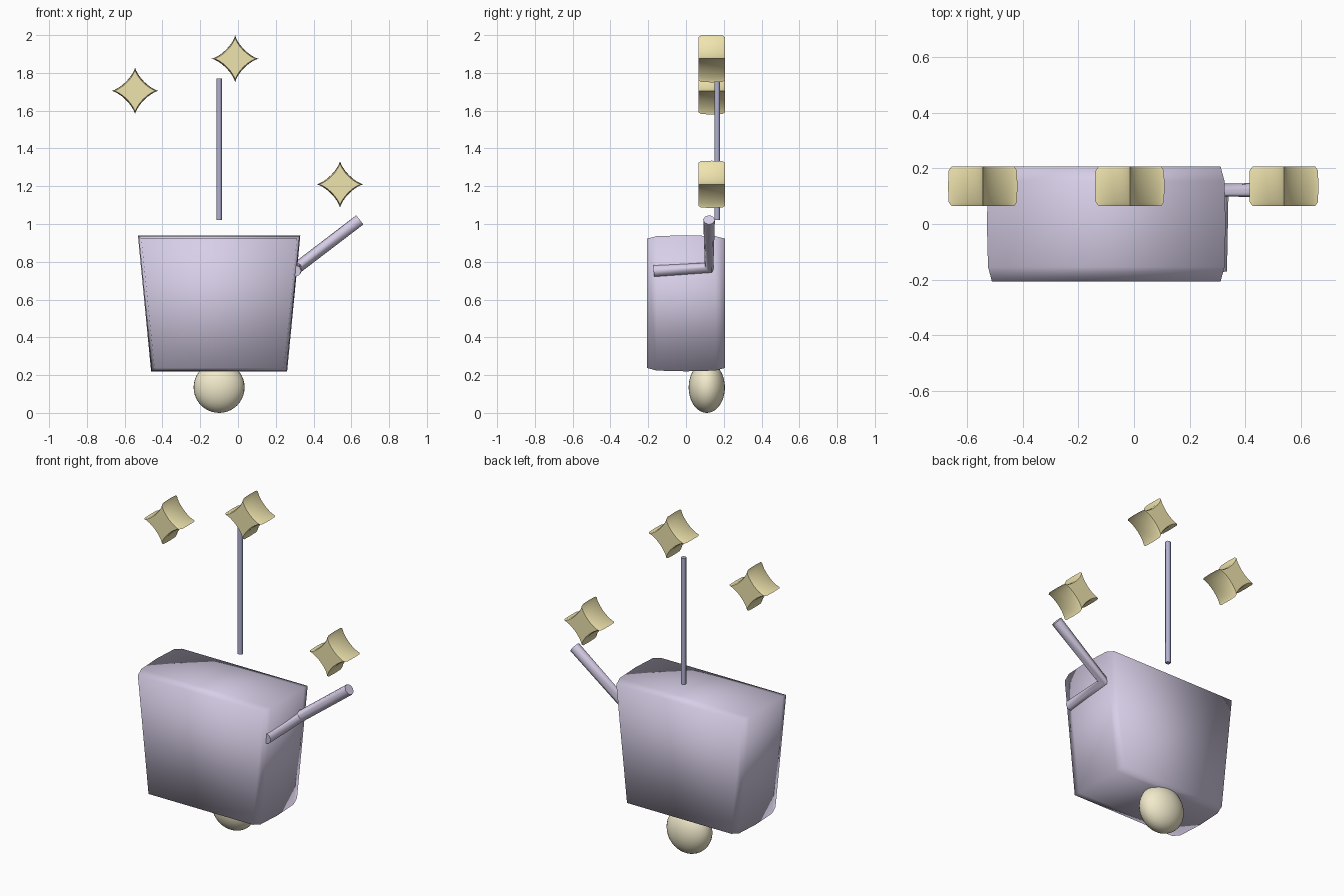
import bpy, bmesh
from math import cos, sin, pi, copysign

if "Cube" in bpy.data.objects:
    bpy.data.objects.remove(bpy.data.objects["Cube"])


def material(name, rgb):
    m = bpy.data.materials.new(name)
    m.diffuse_color = (*rgb, 1)
    m.use_nodes = True
    m.node_tree.nodes["Principled BSDF"].inputs["Base Color"].default_value = m.diffuse_color
    return m


LILAC = material("lilac", (0.68, 0.62, 0.80))
GOLD = material("gold", (0.86, 0.77, 0.42))
CREAM = material("cream", (0.88, 0.82, 0.60))
BLUE = material("slate_blue", (0.44, 0.44, 0.66))


def loft(name, rings, mat):
    """Join equal-length rings of points into a closed smooth solid."""
    bm = bmesh.new()
    loops = [[bm.verts.new(p) for p in ring] for ring in rings]
    n = len(loops[0])
    for a, b in zip(loops, loops[1:]):
        for i in range(n):
            j = (i + 1) % n
            bm.faces.new((a[i], a[j], b[j], b[i]))
    bm.faces.new(loops[0])
    bm.faces.new(loops[-1])
    bmesh.ops.recalc_face_normals(bm, faces=bm.faces[:])
    for f in bm.faces:
        f.smooth = True
    me = bpy.data.meshes.new(name)
    bm.to_mesh(me)
    bm.free()
    me.materials.append(mat)
    ob = bpy.data.objects.new(name, me)
    bpy.context.collection.objects.link(ob)
    return ob


def tube(name, points, radius, mat):
    """Eight-sided capped tube along a straight-segment path."""
    cu = bpy.data.curves.new(name, "CURVE")
    cu.dimensions = "3D"
    cu.bevel_depth = radius
    cu.bevel_resolution = 2
    cu.use_fill_caps = True
    sp = cu.splines.new("POLY")
    sp.points.add(len(points) - 1)
    for p, co in zip(sp.points, points):
        p.co = (*co, 1)
    cu.materials.append(mat)
    ob = bpy.data.objects.new(name, cu)
    bpy.context.collection.objects.link(ob)
    bpy.ops.object.select_all(action="DESELECT")
    ob.select_set(True)
    bpy.context.view_layer.objects.active = ob
    bpy.ops.object.convert(target="MESH")
    bpy.ops.object.shade_smooth_by_angle(angle=pi / 3.5)
    return ob


# tapered bucket body, slightly bulged through its depth
def body_ring(y, inset):
    top, low = 0.43 - inset, 0.36 - inset
    z1, z0 = 0.94 - inset, 0.22 + inset
    return [(-0.10 - top, y, z1), (-0.10 + top, y, z1),
            (-0.10 + low, y, z0), (-0.10 - low, y, z0)]


loft("body", [body_ring(y, i) for y, i in
              ((-0.207, 0.018), (-0.155, 0.004), (0, 0), (0.155, 0.004), (0.207, 0.018))], LILAC)


# four-pointed stars with concave sides
def star_ring(cx, cz, y, r, n=40):
    def c(v):
        return copysign(abs(v) ** 2.75, v)
    return [(cx + r * c(cos(2 * pi * k / n)), y, cz + r * c(sin(2 * pi * k / n)))
            for k in range(n)]


for side, cx, cz in (("left", -0.545, 1.705), ("middle", -0.015, 1.875), ("right", 0.54, 1.21)):
    star = loft(side + "_star", [star_ring(cx, cz, y, r) for y, r in
                ((0.065, 0.113), (0.079, 0.123), (0.136, 0.125), (0.193, 0.123), (0.207, 0.113))], GOLD)
    bpy.ops.object.select_all(action="DESELECT")
    star.select_set(True)
    bpy.context.view_layer.objects.active = star
    bpy.ops.object.shade_smooth_by_angle(angle=pi / 4)

# ball foot
bpy.ops.mesh.primitive_uv_sphere_add(segments=32, ring_count=20, radius=1, location=(-0.10, 0.11, 0.135))
ball = bpy.context.object
ball.name = "ball_foot"
ball.scale = (0.135, 0.096, 0.135)
ball.data.materials.append(CREAM)
bpy.ops.object.shade_smooth()

# upright stick and bent crank handle
tube("stick", [(-0.10, 0.165, 1.02), (-0.10, 0.165, 1.77)], 0.015, BLUE)
tube("crank_handle", [(0.304, -0.17, 0.752), (0.315, 0.122, 0.77), (0.645, 0.122, 1.022)], 0.031, LILAC)
